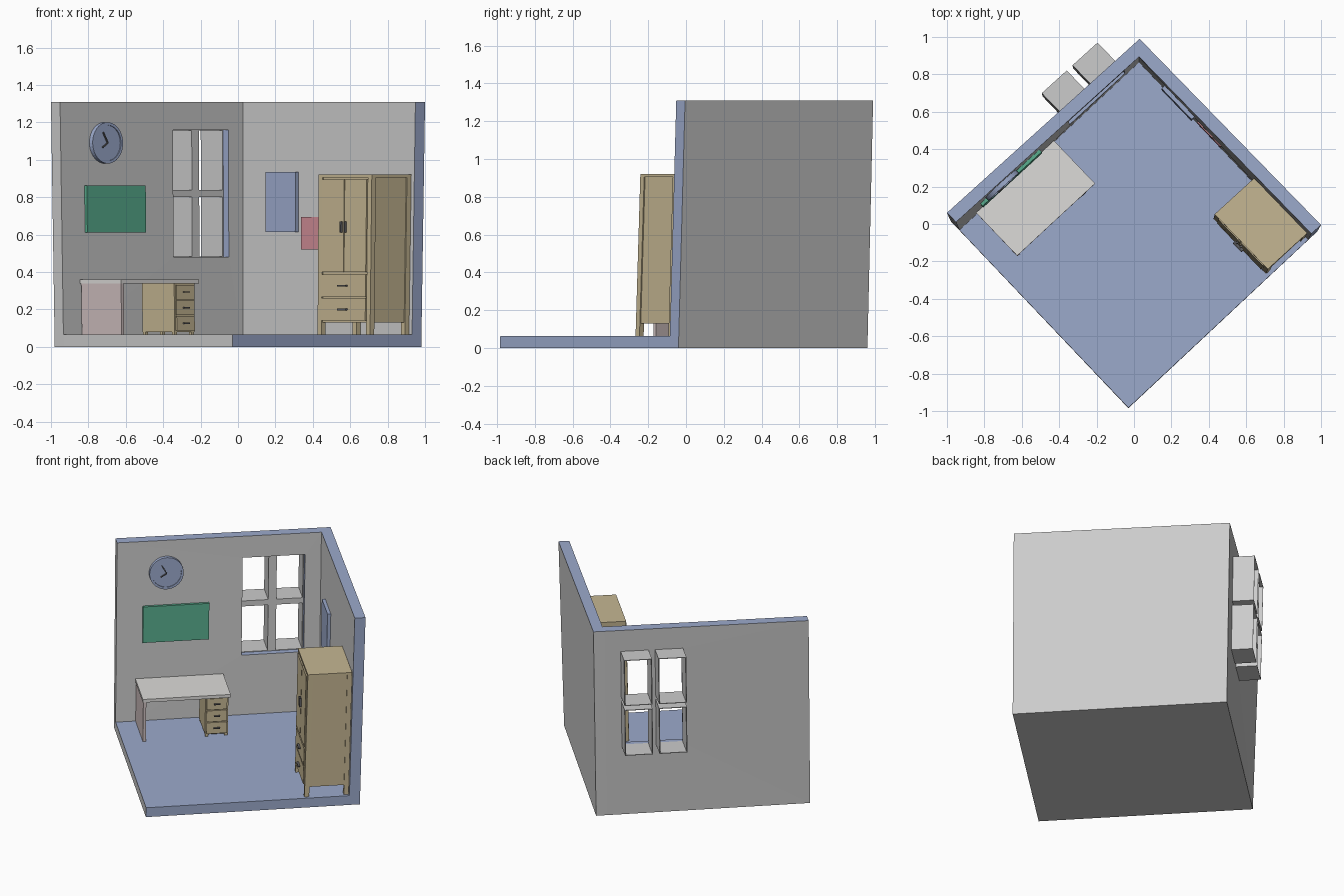
import bpy, bmesh, math
from mathutils import Vector

if "Cube" in bpy.data.objects:
    bpy.data.objects.remove(bpy.data.objects["Cube"])


def mat(name, rgb):
    m = bpy.data.materials.new(name)
    m.diffuse_color = (*rgb, 1)
    m.use_nodes = True
    m.node_tree.nodes["Principled BSDF"].inputs["Base Color"].default_value = m.diffuse_color
    return m


GREY = mat("plain_grey", (0.6, 0.6, 0.6))
BLUE = mat("slate_blue", (0.33, 0.40, 0.60))
GREEN = mat("board_green", (0.10, 0.42, 0.27))
TAN = mat("wood_tan", (0.56, 0.47, 0.29))
DARK = mat("dark_metal", (0.12, 0.12, 0.13))
PINK = mat("pale_pink", (0.62, 0.52, 0.52))
RED = mat("note_red", (0.62, 0.26, 0.30))
PALE = mat("desk_white", (0.72, 0.71, 0.69))


# Room frame: a runs front corner -> right, b runs front corner -> left, z up.
# The walls flare outward slightly with height.
def warp(p):
    a, b, z = p
    t = z / 1.31

    def mix(lo, hi):
        return lo + (hi - lo) * t
    x = -0.03 + a * mix(1.01, 1.03) + b * mix(-0.95, -0.97)
    y = mix(-0.985, -0.935) + a * mix(0.945, 0.93) + b * mix(1.0, 0.995)
    return Vector((x, y, z))


def finish(bm, name, material, accent=None, rule=None):
    bmesh.ops.recalc_face_normals(bm, faces=bm.faces)
    bm.normal_update()
    if rule:
        for f in bm.faces:
            f.material_index = int(rule(f.calc_center_median(), f.normal))
    for v in bm.verts:
        v.co = warp(v.co)
    me = bpy.data.meshes.new(name)
    bm.to_mesh(me)
    bm.free()
    me.materials.append(material)
    if accent:
        me.materials.append(accent)
    ob = bpy.data.objects.new(name, me)
    bpy.context.collection.objects.link(ob)
    return ob


def box(name, a, b, z, material, accent=None, rule=None):
    bm = bmesh.new()
    bmesh.ops.create_cube(bm, size=1)
    for v in bm.verts:
        v.co = [r[0] + (c + 0.5) * (r[1] - r[0]) for c, r in zip(v.co, (a, b, z))]
    return finish(bm, name, material, accent, rule)


def ring(name, a, z, hole_a, hole_z, b, material, accent=None, rule=None):
    """Rectangular block in the left wall plane with a rectangular hole."""
    bm = bmesh.new()
    order = ((0, 0), (1, 0), (1, 1), (0, 1))
    loops = [[bm.verts.new((ra[i], bb, rz[j])) for i, j in order]
             for ra, rz, bb in ((a, z, b[0]), (hole_a, hole_z, b[0]),
                                (hole_a, hole_z, b[1]), (a, z, b[1]))]
    for k in range(4):
        p, q = loops[k], loops[(k + 1) % 4]
        for i in range(4):
            j = (i + 1) % 4
            bm.faces.new((p[i], p[j], q[j], q[i]))
    return finish(bm, name, material, accent, rule)


def plate(name, pts, b, material):
    """Outline in the left wall plane, extruded along b."""
    bm = bmesh.new()
    f = bm.faces.new([bm.verts.new((p[0], b[0], p[1])) for p in pts])
    ext = bmesh.ops.extrude_face_region(bm, geom=[f])["geom"]
    for v in ext:
        if isinstance(v, bmesh.types.BMVert):
            v.co.y = b[1]
    return finish(bm, name, material)


# Room shell: blue inside, caps and right-hand ends; grey elsewhere
IN, FL, TOP = 0.95, 0.065, 1.31
HA, HZ = (0.585, 0.875), (0.48, 1.16)
box("floor", (0, IN), (0, IN), (0, FL), GREY, BLUE,
    lambda c, n: n.z > 0.5 or n.y < -0.5)
box("right_wall", (IN, 1), (0, 1), (0, TOP), GREY, BLUE,
    lambda c, n: n.z > 0.5 or n.y < -0.5)
ring("left_wall", (0, IN), (0, TOP), HA, HZ, (IN, 1), GREY, BLUE,
     lambda c, n: n.z > 0.5 or (abs(n.y) < 0.5 and 0.5 < c.x < 0.9 and 0.4 < c.z < 1.2))

# Window: four open sleeves poking out, joined by a cross bar
for i, wa in enumerate(((0.585, 0.715), (0.745, 0.875))):
    for j, wz in enumerate(((0.48, 0.805), (0.835, 1.16))):
        t = 0.004
        ring(f"window_sleeve_{i}{j}", wa, wz, (wa[0] + t, wa[1] - t),
             (wz[0] + t, wz[1] - t), (0.98, 1.10), GREY)
box("window_mullion", (0.715, 0.745), (0.98, 1.0), HZ, GREY)
for i, wa in enumerate(((0.585, 0.715), (0.745, 0.875))):
    box(f"window_transom_{i}", wa, (0.98, 1.0), (0.805, 0.835), GREY)

# Clock
CA, CZ, K = 0.229, 1.09, 1.387


def circle(r, n=40):
    return [(CA + r / K * math.cos(2 * math.pi * i / n),
             CZ + r * math.sin(2 * math.pi * i / n)) for i in range(n)]


def hand(name, angle, length):
    d, s = math.cos(angle), math.sin(angle)
    w = 0.003
    pts = [(0, -w), (length, -w), (length, w), (0, w)]
    plate(name, [(CA + (u * d - v * s) / K, CZ + u * s + v * d) for u, v in pts],
          (0.929, 0.935), DARK)


def clock_rim():
    bm = bmesh.new()
    rows = [[bm.verts.new((u, bb, v)) for u, v in circle(r)]
            for r, bb in ((0.11, 0.95), (0.11, 0.932), (0.095, 0.932), (0.095, 0.95))]
    n = len(rows[0])
    for k in range(4):
        p, q = rows[k], rows[(k + 1) % 4]
        for i in range(n):
            j = (i + 1) % n
            bm.faces.new((p[i], p[j], q[j], q[i]))
    finish(bm, "clock_rim", BLUE)


clock_rim()
plate("clock_face", circle(0.095), (0.936, 0.949), BLUE)
hand("clock_minute_hand", math.radians(120), 0.065)
hand("clock_hour_hand", math.radians(212), 0.045)

# Wall boards and pictures
box("green_board", (0.122, 0.43), (0.938, 0.951), (0.612, 0.862), GREEN)
box("blue_picture", (0.932, 0.951), (0.64, 0.806), (0.615, 0.935), BLUE)
box("red_note", (0.943, 0.951), (0.49, 0.62), (0.52, 0.695), RED)

# Desk with a side panel and a drawer unit
box("desk_top", (0.09, 0.50), (0.718, 0.948), (0.338, 0.36), PALE)
box("desk_side_panel", (0.093, 0.107), (0.722, 0.945), (FL, 0.338), PINK)
box("drawer_unit", (0.385, 0.492), (0.735, 0.915), (0.08, 0.338), TAN)
for i, fa in enumerate(((0.387, 0.40), (0.477, 0.49))):
    for j, fb in enumerate(((0.737, 0.75), (0.90, 0.913))):
        box(f"drawer_unit_foot_{i}{j}", fa, fb, (FL, 0.08), TAN)
for i in range(3):
    z0 = 0.087 + i * 0.083
    box(f"desk_drawer_{i}", (0.391, 0.486), (0.728, 0.735), (z0, z0 + 0.077), TAN)
    box(f"desk_drawer_handle_{i}", (0.424, 0.453), (0.720, 0.728),
        (z0 + 0.036, z0 + 0.043), DARK)

# Wardrobe: posts, panels, doors and drawers facing the desk side
WA, WB = (0.742, 0.948), (0.015, 0.31)
P = 0.022
box("wardrobe_body", (WA[0] + 0.006, WA[1] - 0.004), (WB[0] + 0.005, WB[1] - 0.005),
    (0.13, 0.905), TAN)
box("wardrobe_top", WA, WB, (0.905, 0.92), TAN)
for i, pa in enumerate(((WA[0], WA[0] + P), (WA[1] - P, WA[1]))):
    for j, pb in enumerate(((WB[0], WB[0] + P), (WB[1] - P, WB[1]))):
        box(f"wardrobe_post_{i}{j}", pa, pb, (FL, 0.905), TAN)
for i, db in enumerate(((0.039, 0.160), (0.164, 0.286))):
    box(f"wardrobe_door_{i}", (0.738, 0.748), db, (0.40, 0.895), TAN)
    hb = 0.148 if i == 0 else 0.170
    box(f"wardrobe_door_handle_{i}", (0.728, 0.738), (hb, hb + 0.007), (0.61, 0.67), DARK)
    dz = 0.14 + i * 0.127
    box(f"wardrobe_drawer_{i}", (0.738, 0.748), (0.039, 0.286), (dz, dz + 0.12), TAN)
    box(f"wardrobe_drawer_handle_{i}", (0.728, 0.738), (0.14, 0.187),
        (dz + 0.055, dz + 0.064), DARK)
